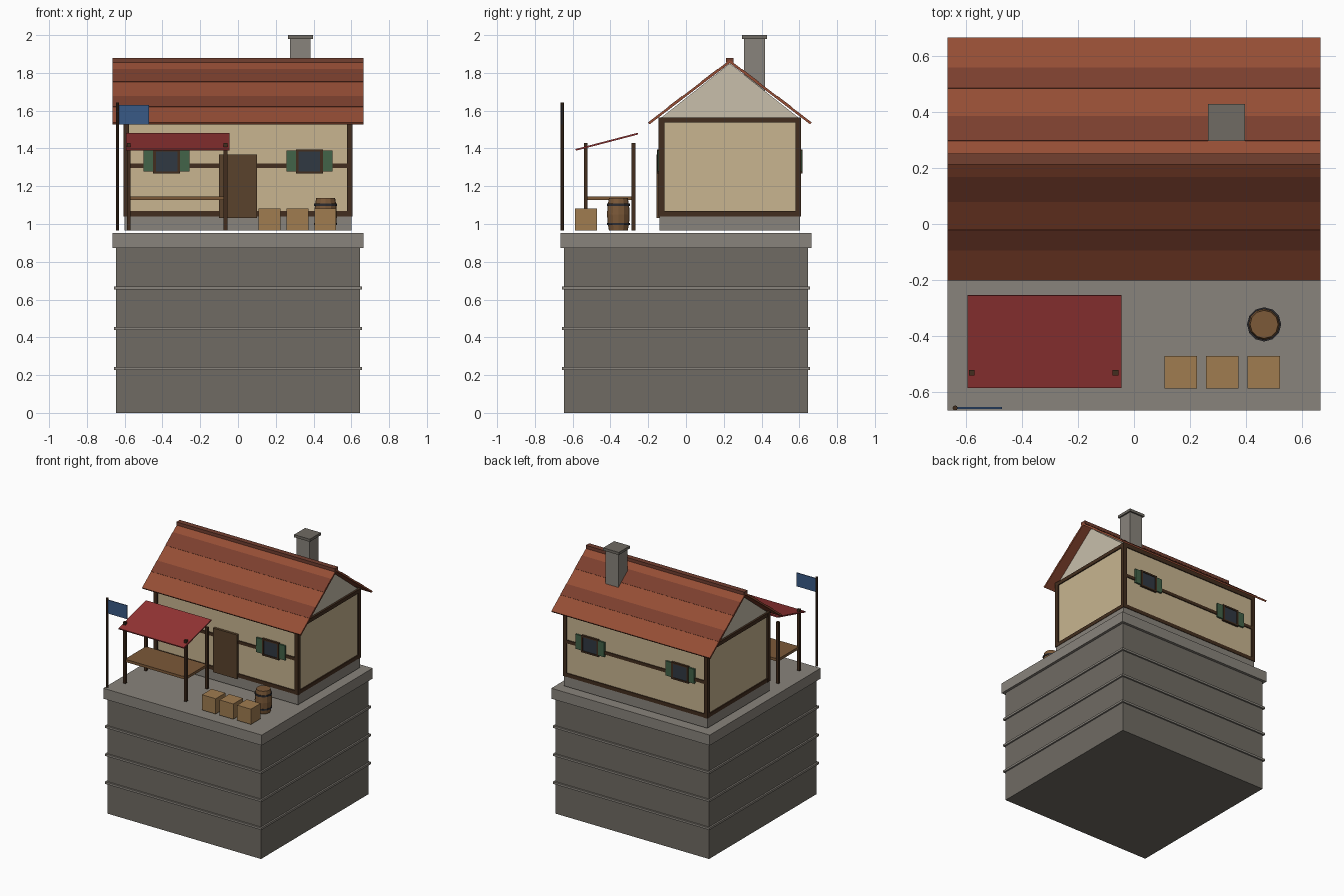
import bpy, bmesh
from math import atan2, hypot
from mathutils import Vector, Matrix

if "Cube" in bpy.data.objects:
    bpy.data.objects.remove(bpy.data.objects["Cube"])


def mat(name, r, g, b):
    m = bpy.data.materials.new(name)
    m.diffuse_color = (r, g, b, 1)
    m.use_nodes = True
    m.node_tree.nodes["Principled BSDF"].inputs["Base Color"].default_value = m.diffuse_color
    return m


STONE = mat("stone", .16, .147, .125)
TRIM = mat("trim_stone", .25, .23, .2)
PLASTER = mat("plaster", .58, .46, .28)
GABLE = mat("gable_plaster", .58, .52, .41)
TIMBER = mat("timber", .055, .027, .013)
DOOR = mat("door_wood", .1, .055, .025)
TILE = mat("roof_tile", .3, .075, .035)
TILE_DARK = mat("dark_tile", .2, .05, .027)
RIDGE = mat("ridge_tile", .17, .05, .03)
GLASS = mat("glass", .03, .04, .055)
GREEN = mat("shutter_green", .055, .125, .065)
CLOTH = mat("red_cloth", .3, .035, .035)
WOOD = mat("plank", .2, .1, .04)
CRATE = mat("crate_wood", .35, .2, .08)
IRON = mat("iron", .025, .025, .03)
BLUE = mat("flag_blue", .04, .1, .24)


def finish(name, bm, m):
    bmesh.ops.recalc_face_normals(bm, faces=bm.faces)
    me = bpy.data.meshes.new(name)
    bm.to_mesh(me)
    bm.free()
    me.materials.append(m)
    ob = bpy.data.objects.new(name, me)
    bpy.context.collection.objects.link(ob)
    return ob


def box(name, x0, x1, y0, y1, z0, z1, m):
    bm = bmesh.new()
    bmesh.ops.create_cube(bm, size=1, matrix=Matrix.Translation(
        ((x0 + x1) / 2, (y0 + y1) / 2, (z0 + z1) / 2)) @ Matrix.Diagonal((x1 - x0, y1 - y0, z1 - z0, 1)))
    return finish(name, bm, m)


def extrude_x(name, yz, x0, x1, m):
    """Extrude a (y, z) profile along x."""
    bm = bmesh.new()
    f = bm.faces.new([bm.verts.new((x0, y, z)) for y, z in yz])
    r = bmesh.ops.extrude_face_region(bm, geom=[f])
    bmesh.ops.translate(bm, vec=(x1 - x0, 0, 0), verts=[v for v in r["geom"] if isinstance(v, bmesh.types.BMVert)])
    return finish(name, bm, m)


def lathe(name, x, y, rz, n, m):
    """Stack of rings (radius, z), capped at both ends."""
    bm = bmesh.new()
    rings = []
    for r, z in rz:
        c = bmesh.ops.create_circle(bm, segments=n, radius=r, matrix=Matrix.Translation((x, y, z)))
        rings.append(c["verts"])
    for a, b in zip(rings, rings[1:]):
        for i in range(n):
            j = (i + 1) % n
            bm.faces.new((a[i], a[j], b[j], b[i]))
    bm.faces.new(rings[0])
    bm.faces.new(rings[-1])
    return finish(name, bm, m)


G = .965            # ground level of props
YC = .232           # house centre line
Y0, Y1 = -.14, .604

# Stone pedestal
box("pedestal", -.645, .645, -.645, .645, 0, .874, STONE)
box("pedestal_cap", -.665, .665, -.665, .665, .874, .953, TRIM)
for i, z in enumerate((.235, .447, .66)):
    box(f"pedestal_band_{i}", -.657, .657, -.657, .657, z - .008, z + .008, TRIM)

# House body
box("foundation", -.602, .602, Y0, Y1, G, 1.045, TRIM)
box("walls", -.597, .597, Y0 + .003, Y1 - .003, 1.045, 1.56, PLASTER)
extrude_x("gable", [(Y0 + .005, 1.56), (Y1 - .005, 1.56), (YC, 1.85)], -.59, .59, GABLE)

# Timber frame
for sx in (-1, 1):
    x = sx * .592
    for y in (Y0 + .01, Y1 - .01):
        box("corner_post", x - .015, x + .015, y - .015, y + .015, 1.04, 1.565, TIMBER)
    for z in (1.055, 1.551):
        box("side_beam", x - .013, x + .013, Y0, Y1, z - .014, z + .014, TIMBER)
for y in (Y0 + .01, Y1 - .01):
    for z, h in ((1.055, .014), (1.308, .012), (1.551, .014)):
        box("long_beam", -.59, .59, y - .014, y + .014, z - h, z + h, TIMBER)

# Windows with shutters, front and back
for wall, s in ((Y0, -1), (Y1, 1)):
    def panel(name, x0, x1, z0, z1, depth, m):
        a, b = sorted((wall - s * .01, wall + s * depth))
        box(name, x0, x1, a, b, z0, z1, m)
    for x in (-.378, .378):
        panel("window_glass", x - .06, x + .06, 1.275, 1.385, .008, GLASS)
        for e in (-1, 1):
            xs = sorted((x + e * .057, x + e * .071))
            panel("window_jamb", *xs, 1.267, 1.395, .013, TIMBER)
            xs = sorted((x + e * .071, x + e * .121))
            panel("shutter", *xs, 1.278, 1.388, .01, GREEN)
        for z in (1.267, 1.383):
            panel("window_rail", x - .06, x + .06, z, z + .012, .013, TIMBER)
box("door", -.1, .1, Y0 - .016, Y0 + .01, 1.032, 1.367, DOOR)

# Roof: two slabs, dark tile courses and ridge
RISE, RUN, ZR = .33, .433, 1.868
for s in (-1, 1):
    def at(d, off):
        """Point at horizontal distance d from the ridge, offset along the slope normal."""
        n = Vector((RISE, RUN)).normalized() * off
        return (YC + s * (d + n.x), ZR - d * RISE / RUN + n.y)
    extrude_x("roof_slope", [at(0, 0), at(RUN, 0), at(RUN, -.013), at(0, -.013)], -.665, .665, TILE)
    for a, b in ((.064, .152), (.252, .325)):
        extrude_x("tile_course", [at(a, .002), at(b, .002), at(b, -.005), at(a, -.005)], -.665, .665, TILE_DARK)
box("ridge", -.665, .665, YC - .02, YC + .02, 1.856, 1.88, RIDGE)

# Chimney
box("chimney", .275, .385, .307, .417, 1.64, 1.982, TRIM)
box("chimney_cap", .264, .396, .296, .428, 1.98, 2.0, STONE)

# Market stall
for x in (-.578, -.066):
    for y in (-.531, -.278):
        box("stall_post", x - .01, x + .01, y - .01, y + .01, G, 1.43, TIMBER)
box("stall_counter", -.578, -.066, -.531, -.278, 1.126, 1.146, WOOD)
extrude_x("awning", [(-.583, 1.388), (-.253, 1.474), (-.255, 1.483), (-.585, 1.397)], -.594, -.045, CLOTH)

# Flag
lathe("flag_pole", -.638, -.656, [(.009, G), (.009, 1.642)], 8, TIMBER)
box("flag", -.635, -.471, -.659, -.653, 1.527, 1.63, BLUE)

# Crates
for x in (.166, .314, .462):
    box("crate", x - .058, x + .058, -.587, -.471, G, 1.081, CRATE)

# Barrel with hoops
BX, BY = .464, -.358
lathe("barrel", BX, BY, [(.05, G), (.057, 1.005), (.06, 1.051), (.057, 1.097), (.05, 1.137)], 12, WOOD)
for z in (1.0, 1.102):
    lathe("barrel_hoop", BX, BY, [(.061, z - .006), (.061, z + .006)], 12, IRON)
